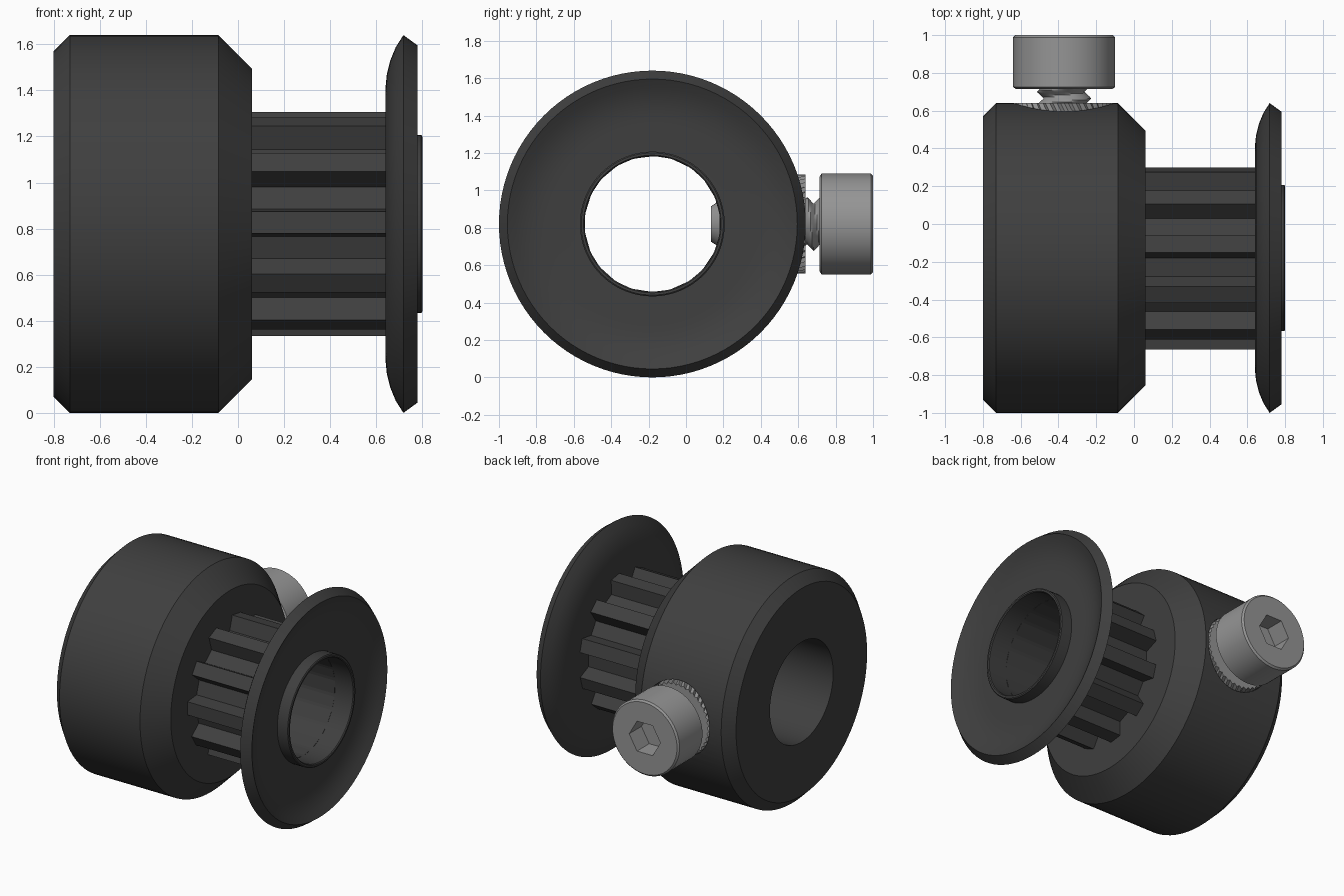
import bpy, bmesh, math

if "Cube" in bpy.data.objects:
    bpy.data.objects.remove(bpy.data.objects["Cube"])

CY, CZ = -0.18, 0.82      # pulley axis (along x)
SX = -0.37                # screw axis (along y)


def material(name, v):
    m = bpy.data.materials.new(name)
    m.diffuse_color = (v, v, v, 1)
    m.use_nodes = True
    m.node_tree.nodes["Principled BSDF"].inputs["Base Color"].default_value = m.diffuse_color
    return m


BLACK = material("black_metal", 0.05)
STEEL = material("grey_steel", 0.3)


def along_x(p, r, a):
    return (p, CY - r * math.cos(a), CZ + r * math.sin(a))


def along_y(p, r, a):
    return (SX + r * math.cos(a), p, CZ + r * math.sin(a))


def skin(name, rings, place, mat, closed=False, caps=False):
    """Skin rings of (position, radius, angle) points; closed joins last ring to first."""
    bm = bmesh.new()
    vs = [[bm.verts.new(place(*q)) for q in ring] for ring in rings]
    n = len(rings[0])
    for i in range(len(vs) if closed else len(vs) - 1):
        a, b = vs[i], vs[(i + 1) % len(vs)]
        for j in range(n):
            k = (j + 1) % n
            bm.faces.new((a[j], a[k], b[k], b[j]))
    if caps:
        bm.faces.new(vs[0])
        bm.faces.new(vs[-1])
    bmesh.ops.recalc_face_normals(bm, faces=bm.faces[:])
    me = bpy.data.meshes.new(name)
    bm.to_mesh(me)
    bm.free()
    ob = bpy.data.objects.new(name, me)
    bpy.context.collection.objects.link(ob)
    me.materials.append(mat)
    return ob


def lathe(name, profile, place, mat, n=96, **kw):
    rings = [[(p, r, math.tau * j / n) for j in range(n)] for p, r in profile]
    return skin(name, rings, place, mat, **kw)


def select(ob):
    bpy.ops.object.select_all(action='DESELECT')
    ob.select_set(True)
    bpy.context.view_layer.objects.active = ob


def smooth(ob, deg=30):
    select(ob)
    bpy.ops.object.shade_smooth_by_angle(angle=math.radians(deg))


def cut(ob, cutter):
    select(ob)
    m = ob.modifiers.new("cut", 'BOOLEAN')
    m.operation, m.solver, m.object = 'DIFFERENCE', 'EXACT', cutter
    bpy.ops.object.modifier_apply(modifier=m.name)
    bpy.data.objects.remove(cutter)


# Hub with chamfered rims, bore and insert pocket
hub = lathe("hub", [(-0.8, 0.362), (-0.8, 0.75), (-0.73, 0.82), (-0.085, 0.82),
                    (0.06, 0.675), (0.06, 0.362)], along_x, BLACK, closed=True)
cut(hub, lathe("pocket_cutter", [(0.25, 0.266), (0.9, 0.266)], along_y, BLACK, 64, caps=True))
smooth(hub)

# Toothed barrel: 11 trapezoid teeth around a bore
TEETH = 11
outline = []
for t in range(TEETH):
    c = math.radians(0.8) + math.tau * t / TEETH
    for r, d in ((0.385, -8.9), (0.487, -5.6), (0.487, 5.6), (0.385, 8.9)):
        outline.append((r, c + math.radians(d)))
barrel_rings = [[(x, r if outer else 0.362, a) for r, a in outline]
                for x, outer in ((0.06, 0), (0.06, 1), (0.65, 1), (0.65, 0))]
skin("toothed_barrel", barrel_rings, along_x, BLACK, closed=True)

# Dished flange with a raised bore lip
flange = lathe("flange", [
    (0.64, 0.362), (0.64, 0.59), (0.646, 0.65), (0.661, 0.71), (0.685, 0.768), (0.718, 0.82),
    (0.78, 0.775), (0.755, 0.73), (0.734, 0.68), (0.721, 0.63), (0.714, 0.58), (0.712, 0.53),
    (0.712, 0.387), (0.795, 0.387), (0.8, 0.38), (0.8, 0.368), (0.794, 0.362)],
    along_x, BLACK, closed=True)
smooth(flange)

# Knurled insert: zigzag rings with a helical twist
KN = 80
insert_rings = [[(y, 0.264 if j % 2 else 0.248, math.tau * j / KN + (y - 0.25) * 2.0)
                 for j in range(KN)] for y in [0.25 + 0.39 * i / 10 for i in range(11)]]
skin("knurled_insert", insert_rings, along_y, STEEL, caps=True)

# Screw shank with a helical thread and tapered tip
PITCH, N = 0.07, 32
shank_rings = []
for i in range(69):
    y = 0.135 + 0.6 * i / 68
    ring = []
    for j in range(N):
        phase = (y / PITCH + j / N) % 1
        r = 0.108 + 0.037 * (1 - abs(2 * phase - 1))
        ring.append((y, min(r, 0.095 + (y - 0.135) * 0.7), math.tau * j / N))
    shank_rings.append(ring)
smooth(skin("screw_shank", shank_rings, along_y, STEEL, caps=True), 35)

# Screw head with hex socket
head = lathe("screw_head", [(0.715, 0.255), (0.725, 0.27), (0.988, 0.27), (1.0, 0.258)],
             along_y, STEEL, 64, caps=True)
cut(head, lathe("socket_cutter", [(0.86, 0.125), (1.1, 0.125)], along_y, STEEL, 6, caps=True))
smooth(head)
